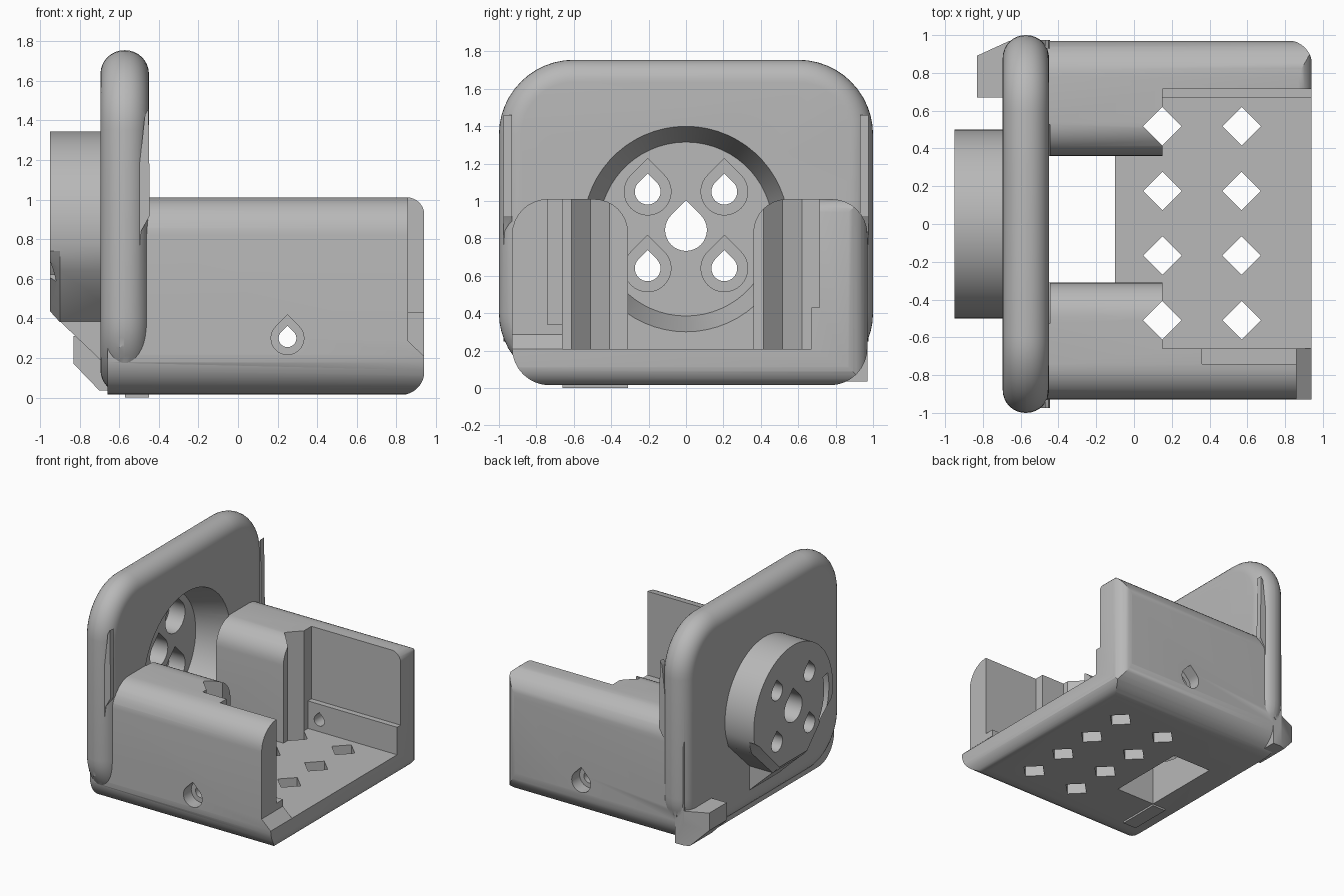
import bpy, bmesh
from math import sin, cos, radians, pi, sqrt
from mathutils import Vector

cube = bpy.data.objects.get("Cube")
if cube:
    bpy.data.objects.remove(cube, do_unlink=True)

grey = bpy.data.materials.new("warm_grey_plastic")
grey.use_nodes = True
COLOUR = (0.48, 0.48, 0.48, 1)
grey.diffuse_color = COLOUR
grey.node_tree.nodes["Principled BSDF"].inputs["Base Color"].default_value = COLOUR


def prism(name, pts, axis, a, b, end_pts=None):
    """Extrude a 2D outline along an axis, from a to b (optionally lofting)."""
    place = {"x": lambda u, v, w: (w, u, v),
             "y": lambda u, v, w: (u, w, v),
             "z": lambda u, v, w: (u, v, w)}[axis]
    bm = bmesh.new()
    r0 = [bm.verts.new(place(u, v, a)) for u, v in pts]
    r1 = [bm.verts.new(place(u, v, b)) for u, v in (end_pts or pts)]
    bm.faces.new(r0)
    bm.faces.new(r1)
    n = len(r0)
    for i in range(n):
        j = (i + 1) % n
        bm.faces.new((r0[i], r0[j], r1[j], r1[i]))
    bmesh.ops.recalc_face_normals(bm, faces=bm.faces)
    me = bpy.data.meshes.new(name)
    bm.to_mesh(me)
    bm.free()
    me.materials.append(grey)
    ob = bpy.data.objects.new(name, me)
    bpy.context.collection.objects.link(ob)
    return ob


def box(name, x0, x1, y0, y1, z0, z1):
    return prism(name, [(x0, y0), (x1, y0), (x1, y1), (x0, y1)], "z", z0, z1)


def rounded(corners, steps=8):
    """Outline from (u, v, radius) corners that are all right angles."""
    out = []
    n = len(corners)
    for i, (u, v, r) in enumerate(corners):
        p = Vector((u, v))
        if r == 0:
            out.append((u, v))
            continue
        d0 = (Vector(corners[i - 1][:2]) - p).normalized() * r
        d1 = (Vector(corners[(i + 1) % n][:2]) - p).normalized() * r
        c = p + d0 + d1
        for k in range(steps + 1):
            t = pi / 2 * k / steps
            out.append(tuple(c - d1 * cos(t) - d0 * sin(t)))
    return out


def arc(cu, cv, r, a0, a1, steps):
    return [(cu + r * cos(radians(a0 + (a1 - a0) * k / steps)),
             cv + r * sin(radians(a0 + (a1 - a0) * k / steps))) for k in range(steps + 1)]


def teardrop(cu, cv, r):
    return [(cu, cv + r * sqrt(2))] + arc(cu, cv, r, 135, 405, 24)


def apply(ob, mod):
    bpy.context.view_layer.objects.active = ob
    bpy.ops.object.modifier_apply(modifier=mod.name)


def combine(ob, op, *others):
    for other in others:
        m = ob.modifiers.new("combine", "BOOLEAN")
        m.operation, m.solver, m.object = op, "EXACT", other
        apply(ob, m)
        bpy.data.objects.remove(other, do_unlink=True)


# Tray: U-shaped section with two thick side blocks
L, R, LI, RI, TOP, FLOOR, BOT = -.93, .97, -.31, .36, 1.01, .21, .015
tray = prism("mount_bracket", rounded([
    (L, BOT, .2), (R, BOT, .2), (R, TOP, .19), (RI, TOP, .18), (RI, FLOOR, 0),
    (LI, FLOOR, 0), (LI, TOP, .18), (L, TOP, .19)]), "x", -.66, .94)

# Rounded open end of the tray
combine(tray, "INTERSECT",
        prism("end_rounding", rounded([(-1, BOT - .002, 0), (.942, BOT - .002, .12),
                                       (.942, TOP + .002, .09), (-1, TOP + .002, 0)]), "y", -2, 2),
        prism("corner_rounding", rounded([(-1, -2, 0), (.943, -2, 0), (.943, R + .002, .13),
                                          (-1, R + .002, 0)]), "z", -1, 2))

# Inner pocket, wall ledges, cut-back wall end and floor opening
combine(tray, "DIFFERENCE",
        box("pocket", .15, 1.2, -.66, .67, FLOOR, 2),
        box("left_recess", .15, 1.2, .6, .715, .43, 2),
        box("right_recess", .36, 1.2, -.74, -.6, .34, 2),
        prism("wall_end_cut", [(.86, 2), (.86, .285), (.95, .2), (1.2, .2), (1.2, 2)],
              "y", -1.2, -.655),
        box("floor_opening", -.45, -.1, LI, RI, -.2, .3))

# Diamond openings through floor and blocks
for dx in (.15, .57):
    for dy in (-.51, -.167, .175, .517):
        s = .102
        combine(tray, "DIFFERENCE", prism(
            "diamond", [(dx - s, dy), (dx, dy - s), (dx + s, dy), (dx, dy + s)], "z", -1, 2))

# Side screw holes with wider outer seats
combine(tray, "DIFFERENCE",
        prism("side_hole", teardrop(.25, .3, .045), "y", -2, 2),
        prism("side_seat_right", teardrop(.25, .3, .083), "y", -2, -.83),
        prism("side_seat_left", teardrop(.25, .3, .083), "y", .87, 2))

# Upright plate with full bullnose edge
plate = prism("upright_plate", rounded([(-1, .02, .38), (1, .02, .38), (1, 1.755, .4),
                                        (-1, 1.755, .4)], 12), "x", -.695, -.45)
bev = plate.modifiers.new("bullnose", "BEVEL")
bev.width, bev.segments, bev.limit_method, bev.angle_limit = .12, 8, "ANGLE", radians(60)
apply(plate, bev)

# Round boss with faceted underside and bevelled lower rim
CZ = .845
upper = arc(0, CZ, .5, -12, 192, 48)
facets = arc(0, CZ, .5, 204, 336, 3)
inset = [(u * .94, v + .055) for u, v in facets]
facets = [(u, v) for u, v in facets]
boss = prism("round_boss", upper + facets, "x", -.9, -.55)
rim = prism("boss_rim", upper + inset, "x", -.95, -.9, upper + facets)
brace = prism("boss_brace", [(-.9, .385), (-.6, .1), (-.55, .1), (-.55, .45), (-.9, .45)],
              "y", -.19, .19)

# Corner hook and small foot
hook = prism("corner_hook", [(-.83, .31), (-.83, .17), (-.7, .035), (-.58, .035), (-.58, .31)],
             "y", .67, .97)
combine(hook, "DIFFERENCE", prism("hook_slant", [(-.85, .882), (-.55, 1.02), (-.85, 1.02)],
                                  "z", -1, 1))
foot = box("foot", -.57, -.45, -.66, -.31, 0, .1)
combine(tray, "UNION", plate, boss, rim, brace, hook, foot)

# Tapered round recess, arc slot and teardrop holes in the boss
combine(tray, "DIFFERENCE", prism("recess", arc(0, .85, .465, 0, 354, 59), "x", -.7, -.445,
                                  arc(0, .85, .551, 0, 354, 59)))
combine(tray, "DIFFERENCE", prism("arc_slot", arc(0, CZ, .45, 165, 215, 12)
                                  + arc(0, CZ, .39, 215, 165, 12), "x", -1.1, -.9))
for hy in (-.205, .205):
    for hz in (.64, 1.05):
        combine(tray, "DIFFERENCE",
                prism("screw_seat", teardrop(hy, hz, .125), "x", -.84, -.6),
                prism("screw_hole", teardrop(hy, hz, .069), "x", -1.2, -.6))
combine(tray, "DIFFERENCE", prism("shaft_hole", teardrop(0, CZ, .112), "x", -1.2, -.6))

# Slim cable slits beside the plate
for side in (-1, 1):
    fin = prism("side_fin", [(-.47, 1.43), (-.452, 1.46), (-.445, .92), (-.49, .84), (-.54, .3),
                             (-.6, .25)], "y", side * .93, side * .975)
    combine(tray, "UNION", fin)

# Smooth shading with crisp edges
bpy.ops.object.select_all(action="DESELECT")
tray.select_set(True)
bpy.context.view_layer.objects.active = tray
bpy.ops.object.shade_smooth_by_angle(angle=radians(28))
